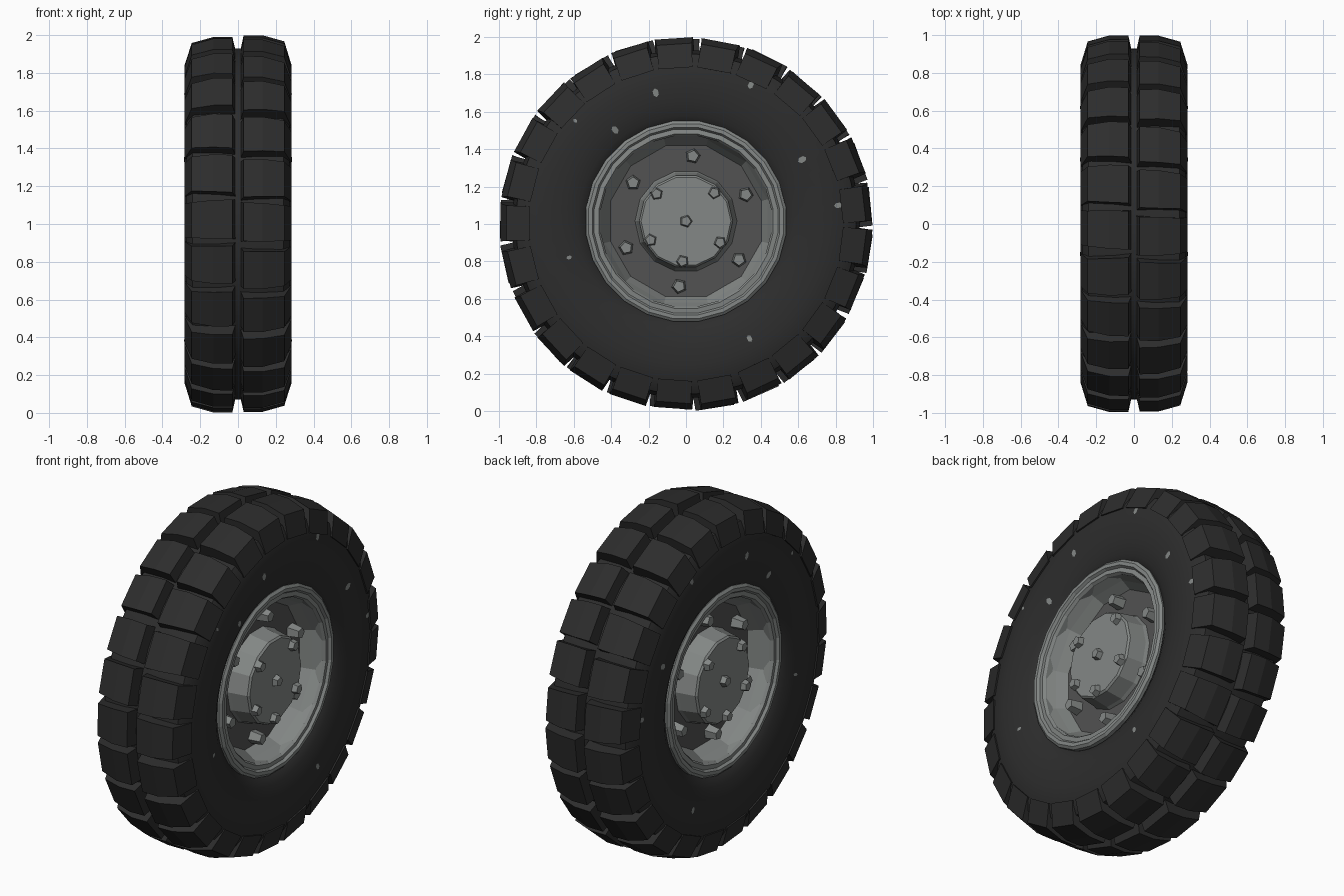
import bpy, bmesh, math, random
from math import sin, cos, radians, tau, pi
from mathutils import Matrix, Vector

random.seed(4)
cube = bpy.data.objects.get("Cube")
if cube:
    bpy.data.objects.remove(cube, do_unlink=True)


def material(name, colour):
    m = bpy.data.materials.new(name)
    m.use_nodes = True
    m.diffuse_color = (*colour, 1)
    m.node_tree.nodes["Principled BSDF"].inputs["Base Color"].default_value = (*colour, 1)
    return m


RUBBER = material("black rubber", (0.026, 0.026, 0.026))
STEEL = material("light grey steel", (0.23, 0.245, 0.238))
DARK = material("dark grey steel", (0.085, 0.085, 0.085))

TYRE_Z, RIM_Z = 1.0, 1.015


def polar(x, r, angle, z=RIM_Z):
    """Point around the axle, angle measured from the top towards +y."""
    return Vector((x, r * sin(angle), z + r * cos(angle)))


def finish(name, bm, mat, smooth=None):
    bmesh.ops.recalc_face_normals(bm, faces=bm.faces)
    mesh = bpy.data.meshes.new(name)
    bm.to_mesh(mesh)
    bm.free()
    mesh.materials.append(mat)
    ob = bpy.data.objects.new(name, mesh)
    bpy.context.collection.objects.link(ob)
    if smooth:
        bpy.ops.object.select_all(action='DESELECT')
        ob.select_set(True)
        bpy.context.view_layer.objects.active = ob
        bpy.ops.object.shade_smooth_by_angle(angle=radians(smooth))
    return ob


def lathe(name, profile, segments, mat, z=RIM_Z, closed=False, cap=False, smooth=None):
    """Turn a profile of (x, r) points around the axle."""
    bm = bmesh.new()
    rings = [[bm.verts.new(polar(x, r, tau * (i + 0.5) / segments, z)) for i in range(segments)]
             for x, r in profile]
    pairs = list(zip(rings, rings[1:]))
    if closed:
        pairs.append((rings[-1], rings[0]))
    for a, b in pairs:
        for i in range(segments):
            j = (i + 1) % segments
            bm.faces.new((a[i], a[j], b[j], b[i]))
    if cap:
        bm.faces.new(rings[0])
        bm.faces.new(rings[-1])
    return finish(name, bm, mat, smooth)


# Tyre carcass
side_wall = [(0.16, 0.48), (0.235, 0.53), (0.262, 0.58), (0.279, 0.66), (0.284, 0.75),
             (0.272, 0.86), (0.24, 0.91), (0.1, 0.93)]
lathe("tyre", side_wall + [(-x, r) for x, r in reversed(side_wall)], 50, RUBBER,
      TYRE_Z, closed=True, smooth=40)

# Tread blocks: section points as (x, r, half width in degrees)
BLOCKS = 25
block_section = [(0.008, 0.90, 6.7), (0.03, 1.0, 5.9), (0.13, 1.0, 5.9), (0.245, 0.968, 5.6),
                 (0.284, 0.84, 6.2), (0.2, 0.84, 6.2)]


def tread_row(name, side, phase):
    bm = bmesh.new()
    for k in range(BLOCKS):
        centre = radians(phase) + tau * (k + 0.5) / BLOCKS + radians(random.uniform(-0.4, 0.4))
        skew = random.uniform(-3, 3)
        drop = random.uniform(0, 0.008)
        ends = [[bm.verts.new(polar(side * x, r - drop * (r > 0.95),
                                    centre + radians(s * half + skew * (x - 0.13)), TYRE_Z))
                 for x, r, half in block_section] for s in (-1, 1)]
        bm.faces.new(ends[0])
        bm.faces.new(ends[1])
        n = len(block_section)
        for i in range(n):
            j = (i + 1) % n
            bm.faces.new((ends[0][i], ends[0][j], ends[1][j], ends[1][i]))
    finish(name, bm, RUBBER)


tread_row("left_tread_blocks", 1, 3.7)
tread_row("right_tread_blocks", -1, 5.2)


def bolts(name, side, x, height, radius, places, mat):
    """Five-sided tapered bolts at (r, degrees) places."""
    bm = bmesh.new()
    for r, deg in places:
        at = polar(side * (x + height / 2), r, radians(deg))
        turn = Matrix.Rotation(side * pi / 2, 4, 'Y') @ Matrix.Rotation(radians(deg), 4, 'Z')
        bmesh.ops.create_cone(bm, cap_ends=True, segments=5, radius1=radius, radius2=radius * 0.75,
                              depth=height, matrix=Matrix.Translation(at) @ turn)
    finish(name, bm, mat)


def wall_x(r):
    """Sidewall x at radius r."""
    for (xa, ra), (xb, rb) in zip(side_wall, side_wall[1:]):
        if ra <= r <= rb:
            return xa + (xb - xa) * (r - ra) / (rb - ra)
    return side_wall[-1][0]


def chips(name, side, places):
    """Small worn patches lying on the sidewall, at (r, degrees, size)."""
    bm = bmesh.new()
    for r, deg, size in places:
        rim = []
        for i in range(6):
            dr, da = size * cos(tau * i / 6), 0.7 * size * sin(tau * i / 6) / r
            rim.append(bm.verts.new(polar(side * (wall_x(r + dr) + 0.003), r + dr,
                                          radians(deg) + da, TYRE_Z)))
        bm.faces.new(rim)
    ob = finish(name, bm, STEEL)
    for p in ob.data.polygons:
        if p.normal.x * side < 0:
            p.flip()


wheel_bolts = [(0.35, 6 + 60 * k) for k in range(6)]
hub_bolts = [(0.215, a) for a in (45, 122, 185, 242, 313)] + [(0, 0)]
chip_places = [(0.72, 347, 0.024), (0.82, 25, 0.022), (0.71, 61, 0.025), (0.82, 83, 0.022),
               (0.70, 151, 0.02), (0.63, 323, 0.024), (0.65, 254, 0.015), (0.81, 313, 0.013)]

for label, s in (("left", 1), ("right", -1)):
    # Rim ring and its sloping well
    lathe(label + "_rim_ring", [(s * x, r) for x, r in
          ((0.2, 0.54), (0.25, 0.54), (0.262, 0.525), (0.262, 0.505), (0.247, 0.495),
           (0.25, 0.47), (0.235, 0.46), (0.2, 0.46))], 24, STEEL)
    lathe(label + "_rim_well", [(s * 0.235, 0.475), (s * 0.18, 0.45), (s * 0.115, 0.415)], 12, STEEL)
    # Dish and hub
    lathe(label + "_dish", [(s * 0.09, 0.425), (s * 0.12, 0.425)], 12, DARK, cap=True)
    lathe(label + "_hub", [(s * 0.1, 0.28), (s * 0.14, 0.265), (s * 0.235, 0.25), (s * 0.245, 0.24)],
          14, STEEL, cap=True)
    # Fasteners
    bolts(label + "_wheel_bolts", s, 0.115, 0.075, 0.042, wheel_bolts, STEEL)
    bolts(label + "_hub_bolts", s, 0.24, 0.035, 0.036, hub_bolts, STEEL)
    chips(label + "_worn_chips", s, chip_places)
